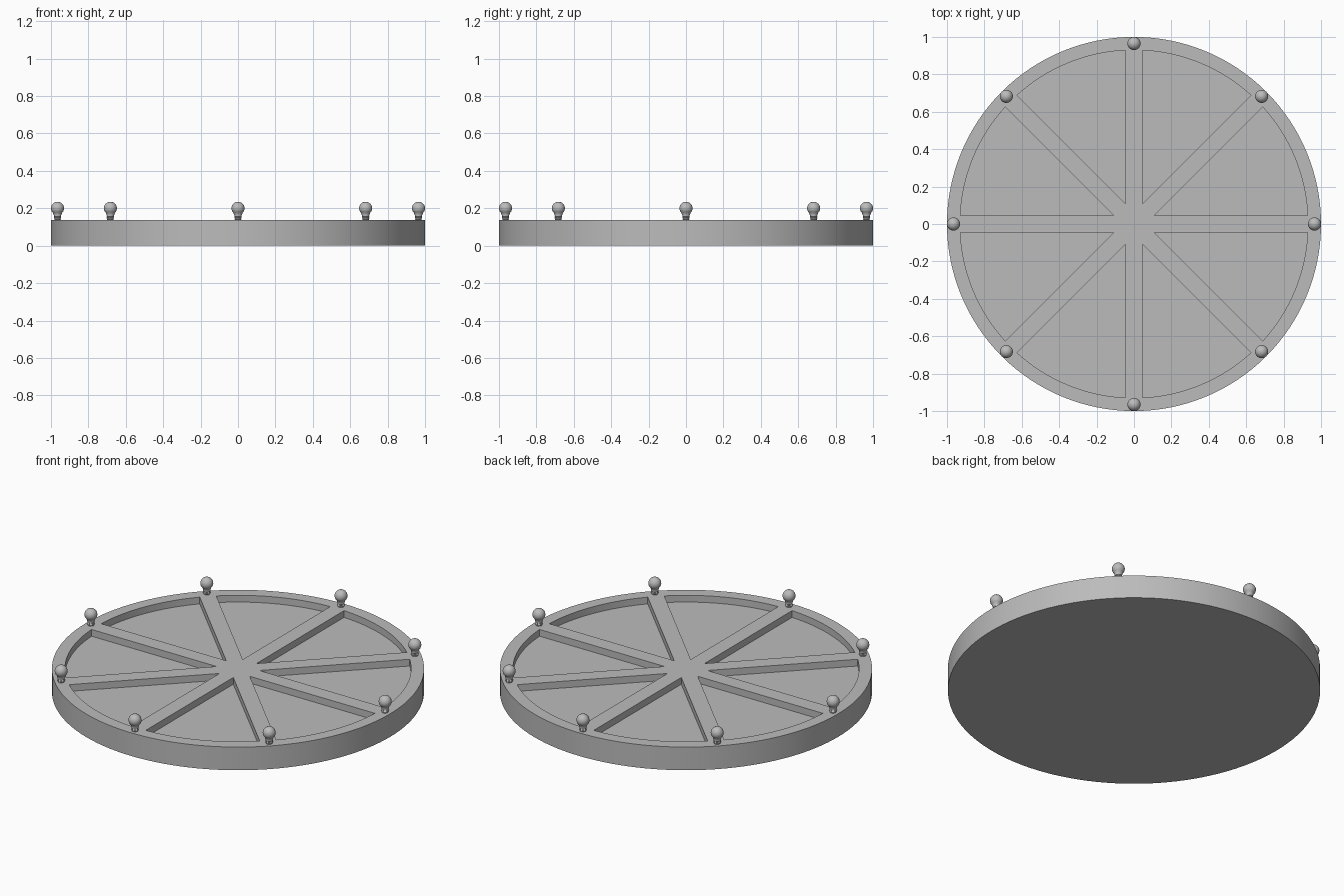
import bpy, bmesh, math
from mathutils import Matrix

if "Cube" in bpy.data.objects:
    bpy.data.objects.remove(bpy.data.objects["Cube"])

R, H = 1.0, 0.137          # plate radius and height
POCKET_R, DEPTH = 0.93, 0.04
HALF_W = 0.045             # half width of a spoke
BULB_R = 0.965

grey = bpy.data.materials.new("plain grey")
grey.diffuse_color = (0.5, 0.5, 0.5, 1)
grey.use_nodes = True
grey.node_tree.nodes["Principled BSDF"].inputs["Base Color"].default_value = grey.diffuse_color


def make_object(name, bm):
    bmesh.ops.recalc_face_normals(bm, faces=bm.faces)
    mesh = bpy.data.meshes.new(name)
    bm.to_mesh(mesh)
    bm.free()
    mesh.materials.append(grey)
    ob = bpy.data.objects.new(name, mesh)
    bpy.context.collection.objects.link(ob)
    return ob


def activate(ob):
    bpy.ops.object.select_all(action='DESELECT')
    ob.select_set(True)
    bpy.context.view_layer.objects.active = ob


# Round plate
bm = bmesh.new()
bmesh.ops.create_cone(bm, cap_ends=True, segments=128, radius1=R, radius2=R,
                      depth=H, matrix=Matrix.Translation((0, 0, H / 2)))
plate = make_object("spoked_plate", bm)

# Wedge cutters that leave eight spokes and a rim
bm = bmesh.new()
tip = HALF_W / math.sin(math.pi / 8)
edge = math.asin(HALF_W / POCKET_R)
steps = 16
for k in range(8):
    a0 = k * math.pi / 4
    mid = a0 + math.pi / 8
    outline = [(tip * math.cos(mid), tip * math.sin(mid))]
    for i in range(steps + 1):
        a = a0 + edge + (math.pi / 4 - 2 * edge) * i / steps
        outline.append((POCKET_R * math.cos(a), POCKET_R * math.sin(a)))
    face = bm.faces.new([bm.verts.new((x, y, H - DEPTH)) for x, y in outline])
    ext = bmesh.ops.extrude_face_region(bm, geom=[face])
    top = [g for g in ext["geom"] if isinstance(g, bmesh.types.BMVert)]
    bmesh.ops.translate(bm, verts=top, vec=(0, 0, DEPTH + 0.1))
cutter = make_object("pocket_cutter", bm)
cutter.hide_render = True

cut = plate.modifiers.new("pockets", 'BOOLEAN')
cut.operation = 'DIFFERENCE'
cut.solver = 'EXACT'
cut.object = cutter
activate(plate)
bpy.ops.object.modifier_apply(modifier=cut.name)
bpy.data.objects.remove(cutter)
activate(plate)
bpy.ops.object.shade_smooth_by_angle(angle=math.radians(25))

# Light bulb profile: ridged socket, flared neck, round globe
profile = [(0, -0.003), (0.017, -0.003), (0.017, 0.004), (0.020, 0.007), (0.017, 0.010),
           (0.020, 0.013), (0.017, 0.016), (0.020, 0.019), (0.019, 0.023), (0.025, 0.040)]
GLOBE, GLOBE_Z = 0.035, 0.063
for i in range(9):
    a = math.radians(-30 + 120 * i / 8)
    profile.append((GLOBE * math.cos(a) if i < 8 else 0, GLOBE_Z + GLOBE * math.sin(a)))

# Eight bulbs around the rim, one at the end of each spoke
for k in range(8):
    bm = bmesh.new()
    verts = [bm.verts.new((r, 0, z)) for r, z in profile]
    edges = [bm.edges.new(p) for p in zip(verts, verts[1:])]
    bmesh.ops.spin(bm, geom=verts + edges, axis=(0, 0, 1), cent=(0, 0, 0),
                   angle=2 * math.pi, steps=24)
    bmesh.ops.remove_doubles(bm, verts=bm.verts, dist=0.0002)
    bulb = make_object(f"light_bulb_{k + 1}", bm)
    a = k * math.pi / 4
    bulb.location = (BULB_R * math.cos(a), BULB_R * math.sin(a), H)
    activate(bulb)
    bpy.ops.object.shade_smooth_by_angle(angle=math.radians(40))
